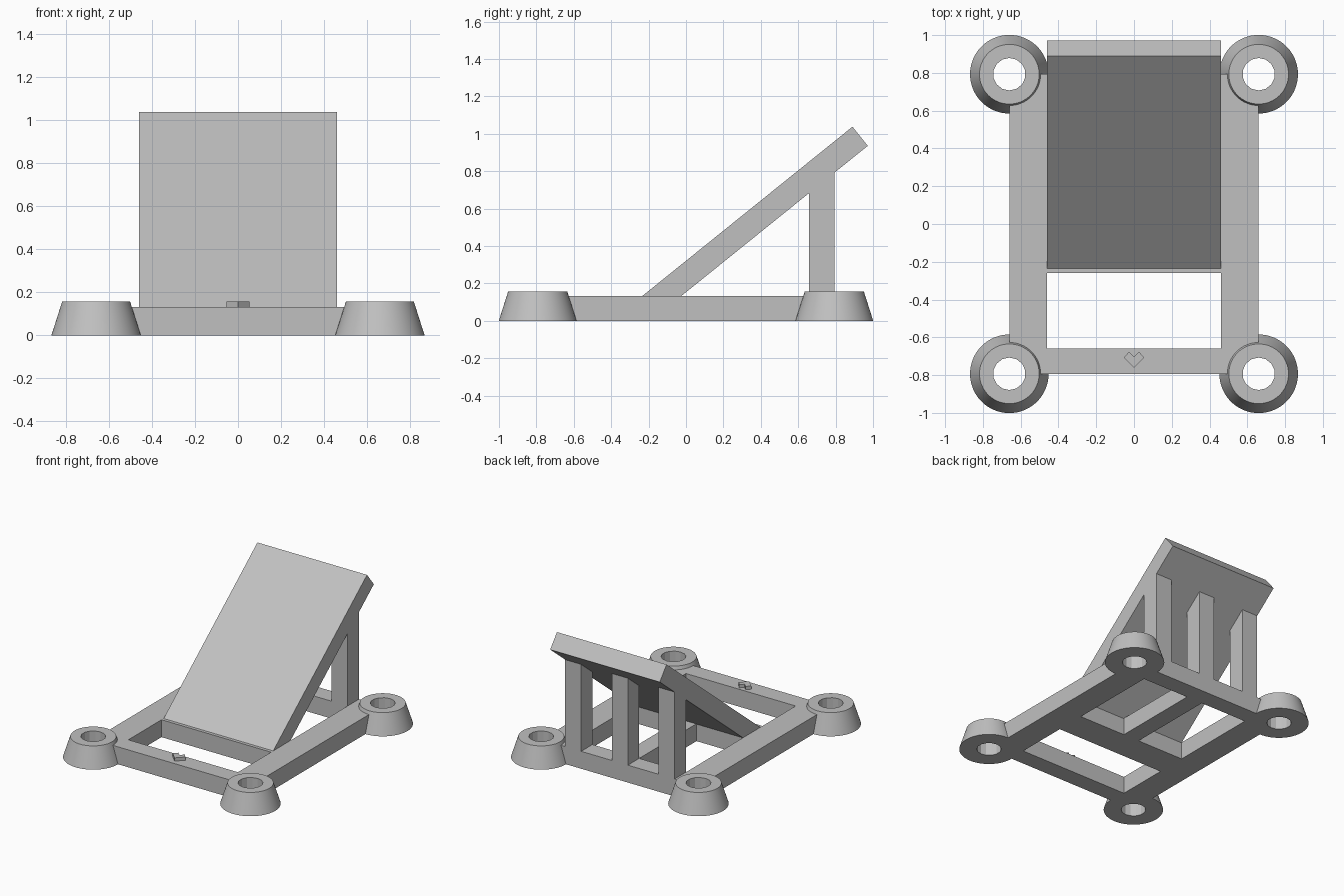
import bpy
import bmesh
import math
from mathutils import Matrix

old = bpy.data.objects.get("Cube")
if old:
    bpy.data.objects.remove(old, do_unlink=True)

grey = bpy.data.materials.new("plain grey")
grey.use_nodes = True
GREY = (0.53, 0.53, 0.53, 1)
grey.diffuse_color = GREY
grey.node_tree.nodes["Principled BSDF"].inputs["Base Color"].default_value = GREY

FX, FY = 0.66, 0.793      # foot centres
BAR, TOP = 0.135, 0.132   # bar width and frame height
INNER = 0.46              # half width of panel and window
BACK = FY - BAR           # inner face of the back bar


def finish(name, bm):
    bmesh.ops.recalc_face_normals(bm, faces=bm.faces)
    mesh = bpy.data.meshes.new(name)
    bm.to_mesh(mesh)
    bm.free()
    mesh.materials.append(grey)
    obj = bpy.data.objects.new(name, mesh)
    bpy.context.collection.objects.link(obj)
    return obj


def add_box(bm, x0, x1, y0, y1, z0, z1):
    size = Matrix.Diagonal((x1 - x0, y1 - y0, z1 - z0, 1))
    centre = Matrix.Translation(((x0 + x1) / 2, (y0 + y1) / 2, (z0 + z1) / 2))
    bmesh.ops.create_cube(bm, size=1, matrix=centre @ size)


def add_cone(bm, x, y, z0, z1, r0, r1, sides):
    bmesh.ops.create_cone(bm, cap_ends=True, segments=sides, radius1=r0, radius2=r1,
                          depth=z1 - z0, matrix=Matrix.Translation((x, y, (z0 + z1) / 2)))


def prism(name, points, offset, place):
    """Extrude a closed outline; place maps each 2D point to 3D."""
    bm = bmesh.new()
    face = bm.faces.new([bm.verts.new(place(*p)) for p in points])
    new = bmesh.ops.extrude_face_region(bm, geom=[face])["geom"]
    verts = [v for v in new if isinstance(v, bmesh.types.BMVert)]
    bmesh.ops.translate(bm, verts=verts, vec=offset)
    return finish(name, bm)


def cut(obj, cutter):
    mod = obj.modifiers.new("openings", 'BOOLEAN')
    mod.operation, mod.solver, mod.object = 'DIFFERENCE', 'EXACT', cutter
    bpy.context.view_layer.objects.active = obj
    bpy.ops.object.modifier_apply(modifier=mod.name)


corners = [(sx * FX, sy * FY) for sx in (-1, 1) for sy in (-1, 1)]

# Cutter: frame windows and foot holes
bm = bmesh.new()
add_box(bm, -INNER, INNER, -BACK, -0.26, -0.1, 0.3)
for x0, x1 in ((-INNER, -BAR / 2), (BAR / 2, INNER)):
    add_box(bm, x0, x1, -0.03, BACK, -0.1, 0.3)
for x, y in corners:
    add_cone(bm, x, y, -0.1, 0.3, 0.086, 0.086, 14)
cutter = finish("opening_cutter", bm)
cutter.hide_render = True

# Base frame
bm = bmesh.new()
add_box(bm, -FX, FX, -FY, FY, 0, TOP)
frame = finish("base_frame", bm)
cut(frame, cutter)

# Tapered feet with through holes
for (x, y), label in zip(corners, ("front_right", "back_right", "front_left", "back_left")):
    bm = bmesh.new()
    add_cone(bm, x, y, 0, 0.157, 0.208, 0.158, 64)
    foot = finish(label + "_foot", bm)
    cut(foot, cutter)
    bpy.ops.object.select_all(action='DESELECT')
    foot.select_set(True)
    bpy.context.view_layer.objects.active = foot
    bpy.ops.object.shade_smooth_by_angle(angle=math.radians(20))
bpy.data.objects.remove(cutter, do_unlink=True)

# Sloping panel, its low end sunk into the cross bar
panel_side = [(-0.235, TOP), (0.89, 1.038), (0.972, 0.936), (-0.153, 0.03)]
prism("sloping_panel", panel_side, (2 * INNER, 0, 0), lambda y, z: (-INNER, y, z))

# Three posts with tops cut to the slope of the panel
slope = (1.038 - TOP) / 1.125


def underside(y):
    return 0.936 + (y - 0.972) * slope


post_side = [(BACK, TOP), (FY, TOP), (FY, underside(FY)), (BACK, underside(BACK))]
for label, x in (("right", -INNER), ("middle", -BAR / 2), ("left", INNER - BAR)):
    prism(label + "_post", post_side, (BAR, 0, 0), lambda y, z: (x, y, z))

# Small raised heart on the front bar
half = [(0, -0.76), (0.053, -0.707), (0.027, -0.677)]
heart = half + [(0, -0.703)] + [(-x, y) for x, y in reversed(half[1:])]
prism("heart_ornament", heart, (0, 0, 0.027), lambda x, y: (x, y, TOP - 0.002))
